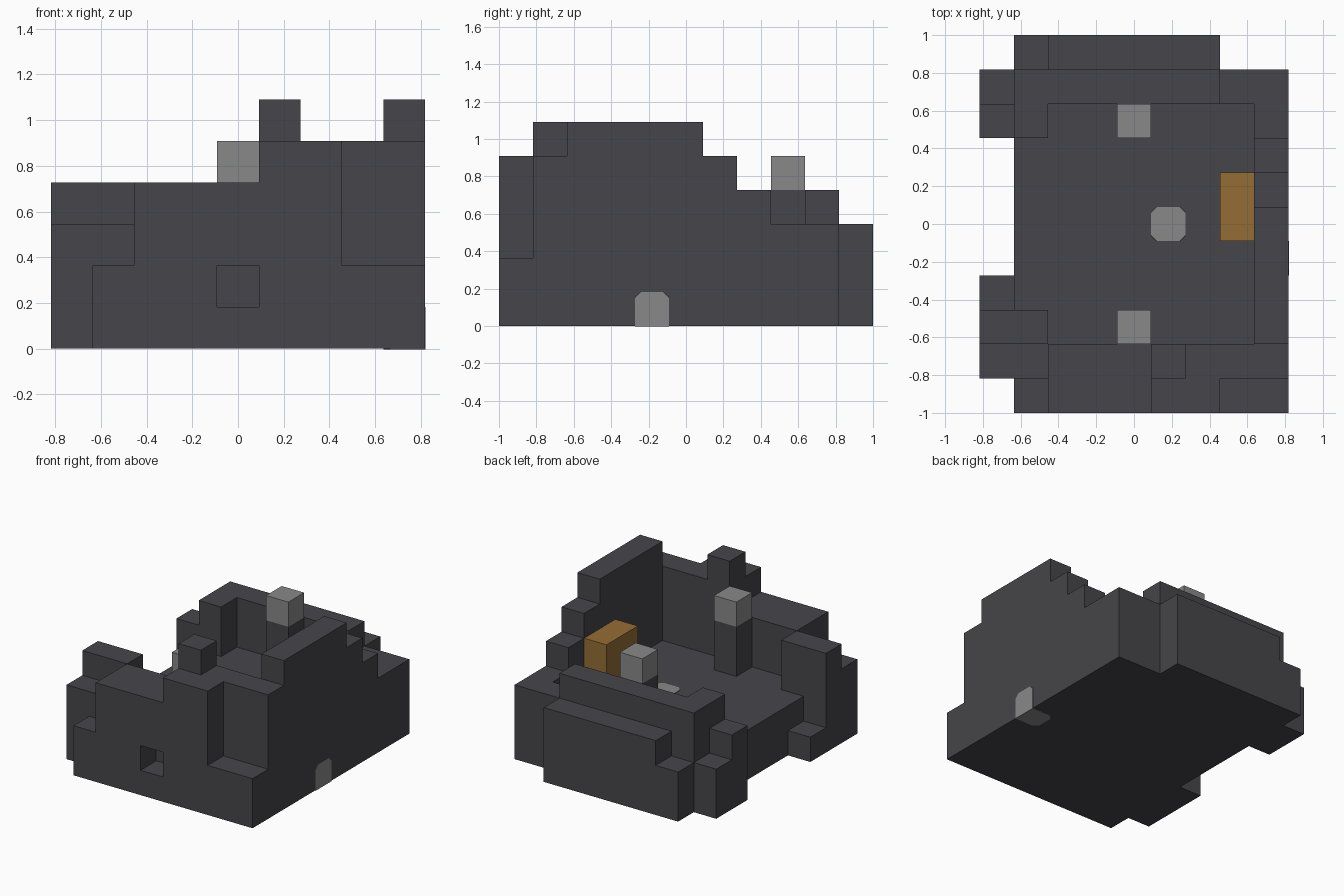
import bpy
import bmesh
from mathutils import Vector

UNIT = 2 / 11
CENTRE = Vector((4.5, 5.5, 0))

cube = bpy.data.objects.get("Cube")
if cube:
    bpy.data.objects.remove(cube, do_unlink=True)


def material(name, colour):
    mat = bpy.data.materials.new(name)
    mat.use_nodes = True
    mat.diffuse_color = (*colour, 1)
    mat.node_tree.nodes["Principled BSDF"].inputs["Base Color"].default_value = (*colour, 1)
    return mat


charcoal = material("charcoal stone", (0.061, 0.060, 0.068))
grey = material("pale grey stone", (0.25, 0.25, 0.25))
gold = material("golden wood", (0.30, 0.155, 0.036))


def add_box(bm, xs, ys, zs):
    """Add one block spanning the given grid ranges."""
    low, high = (Vector(corner) for corner in zip(xs, ys, zs))
    verts = bmesh.ops.create_cube(bm, size=1)["verts"]
    for v in verts:
        unit = v.co + Vector((0.5, 0.5, 0.5))
        v.co = low + Vector(a * b for a, b in zip(unit, high - low))
    return verts


def finish(bm, name, mat):
    for v in bm.verts:
        v.co = (v.co - CENTRE) * UNIT
    mesh = bpy.data.meshes.new(name)
    bm.to_mesh(mesh)
    bm.free()
    mesh.materials.append(mat)
    obj = bpy.data.objects.new(name, mesh)
    bpy.context.collection.objects.link(obj)
    return obj


def part(name, mat, *blocks):
    bm = bmesh.new()
    for block in blocks:
        add_box(bm, *block)
    return finish(bm, name, mat)


def clipped_stone(name, xs, ys, zs, keep=lambda co: False):
    """A block with its corners cut off, apart from those the rule keeps."""
    bm = bmesh.new()
    verts = add_box(bm, xs, ys, zs)
    corners = [v for v in verts if not keep(v.co)]
    bmesh.ops.bevel(bm, geom=corners, offset=0.17, segments=1, affect='VERTICES')
    return finish(bm, name, grey)


# Solid floor slab
part("floor", charcoal, ((1, 8), (2, 9), (0, 2)))

# Front wall: outer layer with a square niche, then the inner layer
part("front_wall_outer", charcoal,
     ((1, 4), (0, 1), (0, 2)),
     ((5, 9), (0, 1), (0, 2)),
     ((4, 5), (0, 1), (0, 1)),
     ((2, 5), (0, 1), (2, 4)),
     ((5, 7), (0, 1), (2, 5)))
part("front_wall_inner", charcoal,
     ((0, 2), (1, 2), (0, 3)),
     ((2, 5), (1, 2), (0, 4)),
     ((5, 9), (1, 2), (0, 5)))
part("front_battlement", charcoal, ((5, 6), (1, 2), (5, 6)))

# Front corner on the open side
part("front_corner", charcoal,
     ((0, 1), (2, 3), (0, 4)),
     ((1, 2), (2, 3), (2, 4)),
     ((0, 1), (3, 4), (0, 1)))

# Tall side wall stepping down to the back
steps = [(2, 6), (6, 7), (7, 8), (8, 9)]
part("side_wall", charcoal,
     *[((8, 9), ys, (0, 6 - i)) for i, ys in enumerate(steps)])

# Back wall with its lower outer layer
part("back_wall_inner", charcoal,
     ((1, 7), (9, 10), (0, 4)),
     ((7, 9), (9, 10), (0, 3)))
part("back_wall_outer", charcoal,
     ((1, 2), (10, 11), (0, 2)),
     ((2, 7), (10, 11), (0, 3)))

# Back corner on the open side
part("back_corner", charcoal,
     ((1, 2), (8, 9), (2, 4)),
     ((0, 1), (8, 9), (0, 3)),
     ((0, 1), (9, 10), (0, 2)))

# Pair of pillars with pale caps
for label, y in (("front", 2), ("back", 8)):
    part(label + "_pillar", charcoal, ((4, 5), (y, y + 1), (2, 4)))
    part(label + "_pillar_cap", grey, ((4, 5), (y, y + 1), (4, 5)))

# Chest against the side wall
part("chest", gold, ((7, 8), (5, 7), (2, 4)))

# Pale stones set into the floor and the foot of the side wall
PROUD = 0.015
clipped_stone("floor_stone", (5, 6), (5, 6), (1, 2 + PROUD))
clipped_stone("side_stone", (8, 9 + PROUD), (4, 5), (-PROUD, 1),
              keep=lambda co: co.x > 9 and co.z < 0)
